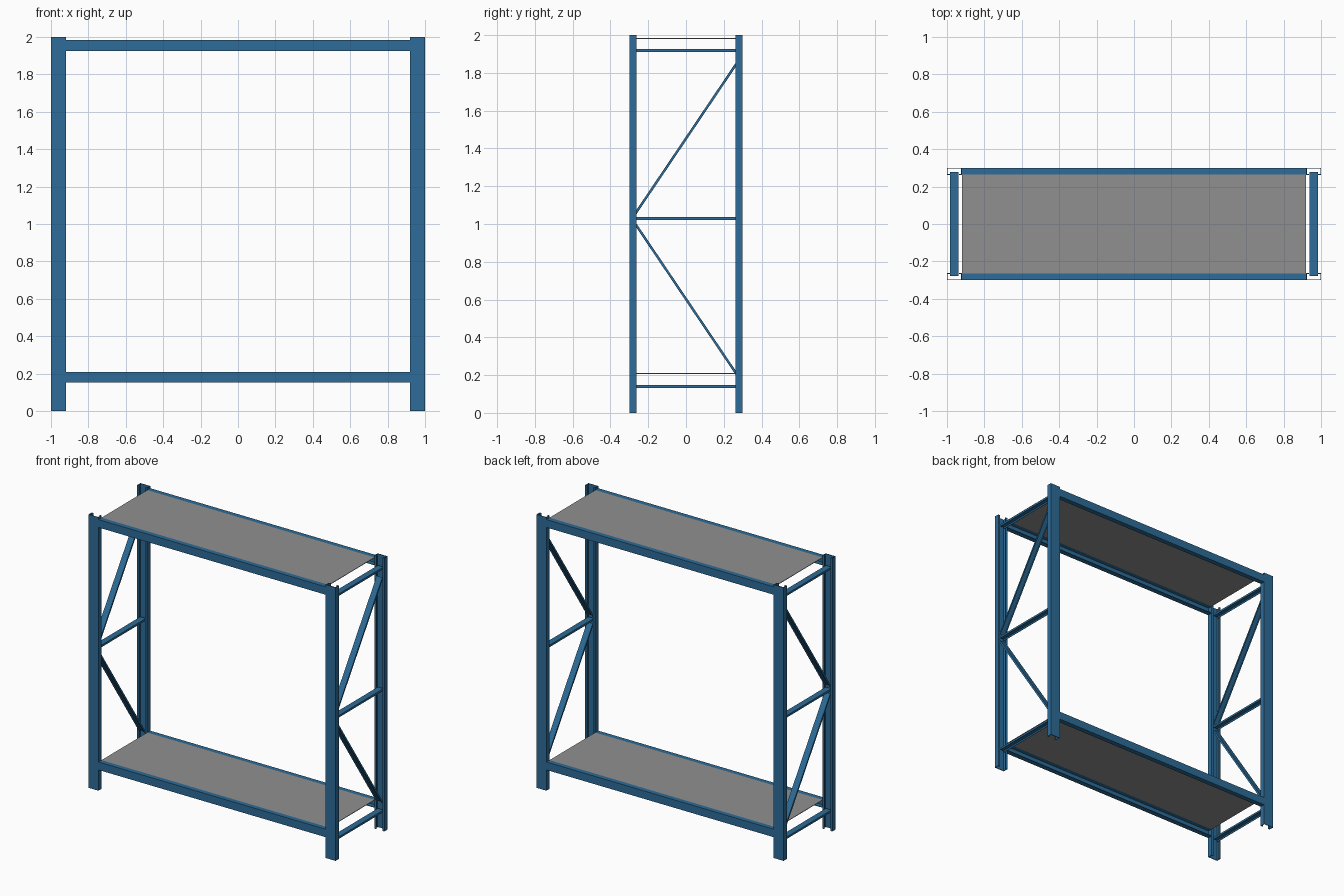
import bpy
from mathutils import Vector

if "Cube" in bpy.data.objects:
    bpy.data.objects.remove(bpy.data.objects["Cube"])


def material(name, rgb):
    m = bpy.data.materials.new(name)
    m.diffuse_color = (*rgb, 1)
    m.use_nodes = True
    m.node_tree.nodes["Principled BSDF"].inputs["Base Color"].default_value = m.diffuse_color
    return m


blue = material("blue steel", (0.026, 0.150, 0.314))
grey = material("grey shelf", (0.28, 0.28, 0.28))


def channel(w, d, t, lip=0.0):
    """Bent-sheet channel: web on v=0, open at v=d, optional inward lips."""
    h = w / 2
    half = [(h, 0), (h, d)]
    if lip:
        half += [(h - lip, d), (h - lip, d - t)]
    half += [(h - t, d - t if lip else d), (h - t, t)]
    return half + [(-u, v) for u, v in reversed(half)]


def extrude(name, profile, start, end, v_dir, mat=blue):
    """Sweep a profile from start to end; v_dir is the way the channel opens."""
    a, b, v = Vector(start), Vector(end), Vector(v_dir).normalized()
    axis = (b - a).normalized()
    u = v.cross(axis)
    n = len(profile)
    verts = [p + u * x + v * y for p in (a, b) for x, y in profile]
    faces = [(i, (i + 1) % n, n + (i + 1) % n, n + i) for i in range(n)]
    faces += [tuple(reversed(range(n))), tuple(range(n, 2 * n))]
    me = bpy.data.meshes.new(name)
    me.from_pydata(verts, [], faces)
    me.materials.append(mat)
    ob = bpy.data.objects.new(name, me)
    bpy.context.collection.objects.link(ob)
    # consistent outward normals
    import bmesh
    bm = bmesh.new()
    bm.from_mesh(me)
    bmesh.ops.recalc_face_normals(bm, faces=bm.faces)
    bm.to_mesh(me)
    bm.free()
    return ob


POST = channel(0.08, 0.037, 0.004, 0.016)
BEAM = channel(0.058, 0.036, 0.004)
BRACE = channel(0.045, 0.015, 0.003)

# corner posts, open towards the middle of the rack
for sx, side in ((-1, "left"), (1, "right")):
    for sy, end in ((-1, "front"), (1, "back")):
        extrude(f"{end}_{side}_post", POST, (sx * 0.96, sy * 0.3, 0),
                (sx * 0.96, sy * 0.3, 2), (0, -sy, 0))

    # horizontal side braces
    x = sx * 0.961
    for z, level in ((0.148, "lower"), (1.036, "middle"), (1.926, "upper")):
        extrude(f"{level}_{side}_brace", BRACE, (x, -0.277, z),
                (x, 0.277, z), (0, 0, -1))

    # diagonal side braces
    for z0, z1, level in ((1.0, 0.205, "lower"), (1.055, 1.85, "upper")):
        a, b = Vector((x, -0.268, z0)), Vector((x, 0.268, z1))
        d = (b - a).normalized()
        down = Vector((0, d.z, -d.y))
        off = down * -0.0065
        extrude(f"{level}_{side}_diagonal", channel(0.045, 0.013, 0.003),
                a + off, b + off, down)

# beams and shelf panels
for z, level in ((0.181, "lower"), (1.955, "upper")):
    for sy, end in ((-1, "front"), (1, "back")):
        extrude(f"{level}_{end}_beam", BEAM, (-0.921, sy * 0.3, z),
                (0.921, sy * 0.3, z), (0, -sy, 0))
    top = z + 0.029
    panel = [(-0.265, -0.004), (0.265, -0.004), (0.265, 0), (-0.265, 0)]
    extrude(f"{level}_shelf", panel, (-0.92, 0, top), (0.92, 0, top),
            (0, 0, 1), grey)
